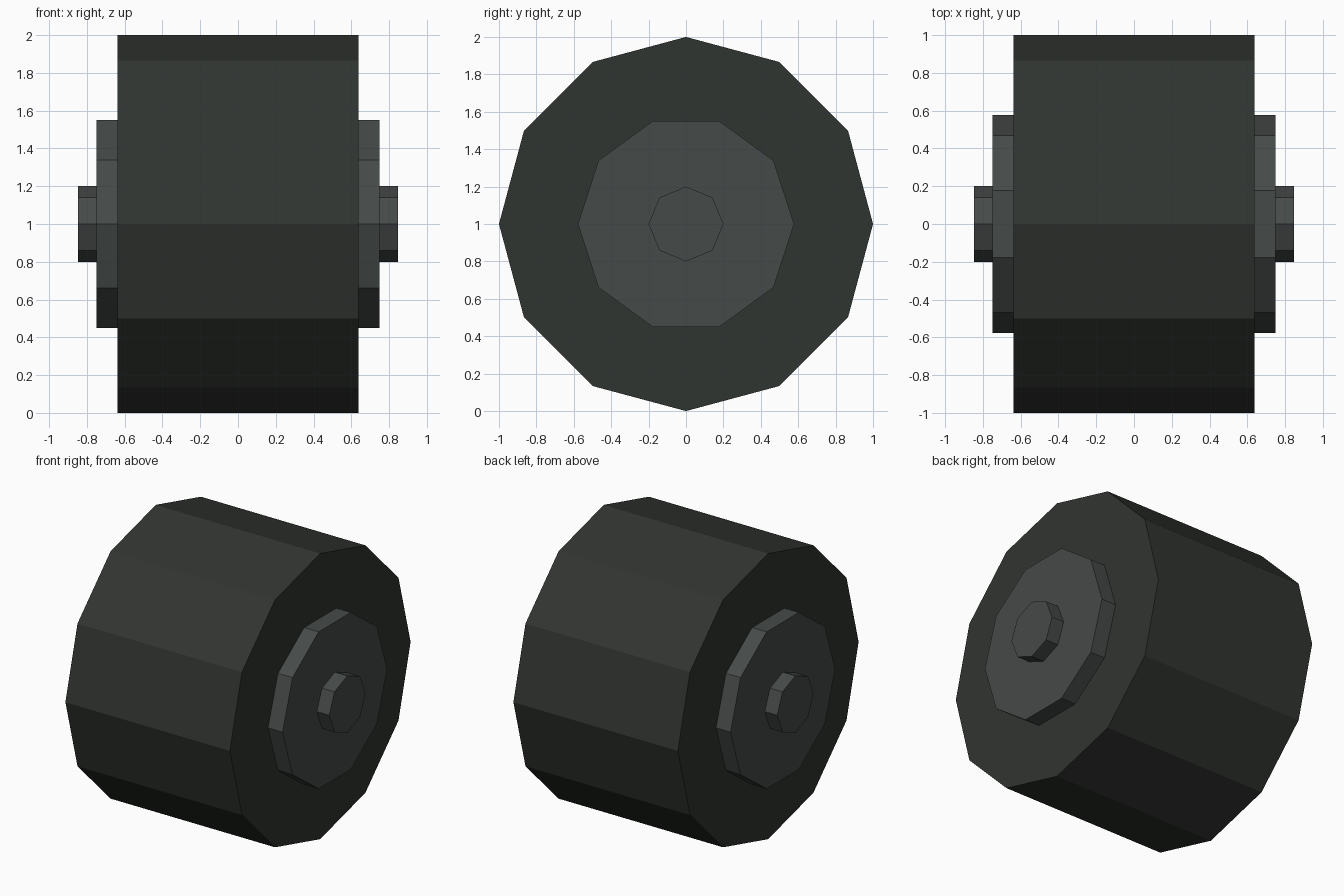
import bpy, bmesh
from math import pi
from mathutils import Matrix

if "Cube" in bpy.data.objects:
    bpy.data.objects.remove(bpy.data.objects["Cube"])


def material(name, rgb):
    mat = bpy.data.materials.new(name)
    mat.diffuse_color = (*rgb, 1)
    mat.use_nodes = True
    mat.node_tree.nodes["Principled BSDF"].inputs["Base Color"].default_value = mat.diffuse_color
    return mat


def drum(name, sides, radius, x0, x1, mat):
    """Flat-faced prism along x, with a corner pointing along +y."""
    bm = bmesh.new()
    turn = (Matrix.Translation(((x0 + x1) / 2, 0, 1))
            @ Matrix.Rotation(pi / 2, 4, 'X') @ Matrix.Rotation(pi / 2, 4, 'Y'))
    # local x maps to -z, so spin the ring a quarter turn to put a corner on y
    bmesh.ops.create_cone(bm, cap_ends=True, segments=sides, radius1=radius,
                          radius2=radius, depth=x1 - x0,
                          matrix=Matrix.Identity(4))
    # measure a rim corner so the ring always starts on the y axis
    v = bm.verts[:][0].co
    from math import atan2
    spin = Matrix.Rotation(-atan2(v.y, v.x), 4, 'Z')
    # local x -> y, local y -> z, local z -> x
    axes = Matrix(((0, 0, 1, (x0 + x1) / 2), (1, 0, 0, 0),
                   (0, 1, 0, 1), (0, 0, 0, 1)))
    bmesh.ops.transform(bm, matrix=axes @ spin, verts=bm.verts)
    bmesh.ops.recalc_face_normals(bm, faces=bm.faces)
    mesh = bpy.data.meshes.new(name)
    bm.to_mesh(mesh)
    bm.free()
    mesh.materials.append(mat)
    obj = bpy.data.objects.new(name, mesh)
    bpy.context.collection.objects.link(obj)
    return obj


rubber = material("rubber", (0.030, 0.035, 0.030))
metal = material("metal", (0.060, 0.068, 0.064))

# Wide tyre
drum("tyre", 12, 1.0, -0.637, 0.637, rubber)

# Hub disc and axle end on each side
for side, s in (("left", -1), ("right", 1)):
    for part, sides, radius, a, b in (("hub", 10, 0.578, 0.637, 0.75),
                                      ("axle_end", 8, 0.20, 0.75, 0.847)):
        drum(f"{part}_{side}", sides, radius, min(s * a, s * b), max(s * a, s * b), metal)
